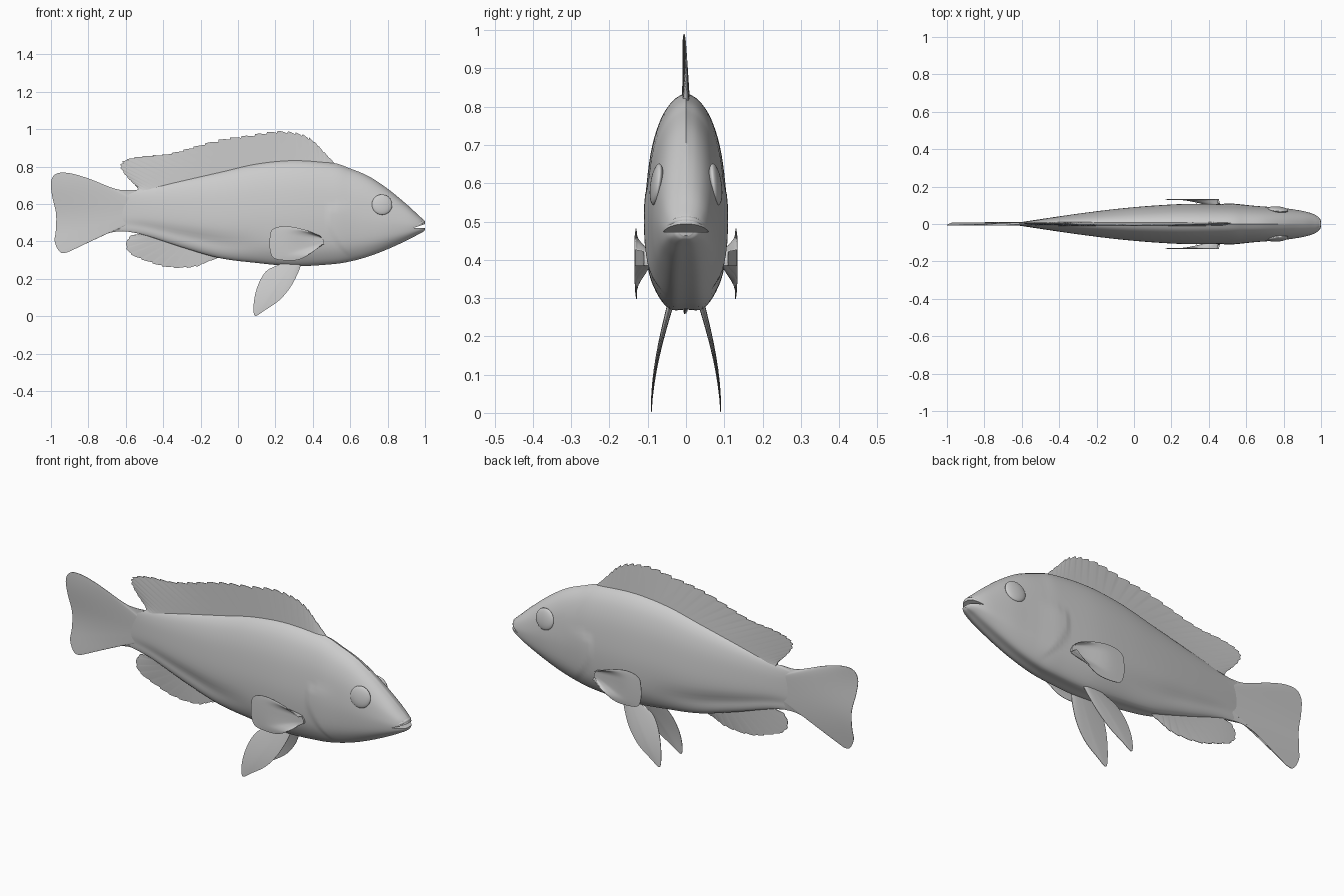
import bpy, bmesh, math
from mathutils import Vector

cube = bpy.data.objects.get("Cube")
if cube:
    bpy.data.objects.remove(cube)

grey = bpy.data.materials.new("plain grey")
grey.use_nodes = True
colour = (0.6, 0.6, 0.6, 1)
grey.diffuse_color = colour
grey.node_tree.nodes["Principled BSDF"].inputs["Base Color"].default_value = colour


def smooth_path(points, count):
    """Evenly sample a Catmull-Rom curve through the points."""
    pts = [Vector(p) for p in points]
    last = len(pts) - 1
    result = []
    for k in range(count + 1):
        s = k / count * last
        i = min(int(s), last - 1)
        t = s - i
        b, c = pts[i], pts[i + 1]
        a = pts[i - 1] if i else b * 2 - c
        d = pts[i + 2] if i + 2 <= last else c * 2 - b
        result.append(b + (c - a) * (t / 2) + (a * 2 - b * 5 + c * 4 - d) * (t * t / 2)
                      + (b * 3 - a - c * 3 + d) * (t ** 3 / 2))
    return result


def finish(name, bm, angle=40):
    bmesh.ops.recalc_face_normals(bm, faces=bm.faces)
    mesh = bpy.data.meshes.new(name)
    bm.to_mesh(mesh)
    bm.free()
    obj = bpy.data.objects.new(name, mesh)
    bpy.context.collection.objects.link(obj)
    mesh.materials.append(grey)
    select(obj)
    bpy.ops.object.shade_smooth_by_angle(angle=math.radians(angle))
    return obj


def select(obj):
    bpy.ops.object.select_all(action='DESELECT')
    obj.select_set(True)
    bpy.context.view_layer.objects.active = obj


def bridge(bm, rings):
    for r, s in zip(rings, rings[1:]):
        for i in range(len(r)):
            j = (i + 1) % len(r)
            bm.faces.new((r[i], r[j], s[j], s[i]))


def step(value):
    value = max(0, min(1, value))
    return value * value * (3 - 2 * value)


# Body: stations hold x, top, bottom and half width
stations = [(-.63, .66, .46, .006), (-.5, .685, .435, .026), (-.3, .73, .37, .055),
            (-.1, .775, .313, .08), (.1, .82, .287, .098), (.3, .838, .27, .108),
            (.5, .822, .28, .105), (.6, .79, .295, .1), (.7, .748, .322, .093),
            (.8, .682, .36, .085), (.9, .6, .405, .07), (.96, .545, .436, .053),
            (.99, .517, .452, .034), (1, .503, .463, .018)]
# Half section from belly to back: width share, height share
section = [(0, 0), (.4, .003), (.72, .08), (.93, .2), (1, .4),
           (.95, .58), (.82, .75), (.6, .88), (.32, .96), (0, 1)]
half = smooth_path(section, 36)
bm = bmesh.new()
rings = []
for x, top, bottom, width in smooth_path(stations, 156):
    rear = step((.25 - x) / .5)
    ring = []
    for side in (1, -1):
        part = half[:-1] if side == 1 else half[:0:-1]
        for w, h in part:
            z = bottom + h * (top - bottom)
            # Hollow below the rear flank, and a raised gill cover
            hollow = 1 - .22 * rear * math.exp(-((h - .17) / .1) ** 2)
            gill_x = .47 + 1.6 * max(0, .5 - z) ** 1.5 + max(0, z - .57) * 2
            cover = .005 * step((x - gill_x) / .016) * step((.66 - x) / .15)
            cover *= step((.62 - z) / .06) * step((z - .3) / .05)
            ring.append(bm.verts.new((x, side * (w * width * hollow + cover * (w > .3)), z)))
    rings.append(ring)
bridge(bm, rings)
bm.faces.new(rings[0])
bm.faces.new(rings[-1])
body = finish("body", bm)

# Mouth opening cut as a wedge
bm = bmesh.new()
wedge = [[bm.verts.new((x, y, z)) for x, z in ((.937, .472), (1.03, .503), (1.03, .472))]
         for y in (-.1, .1)]
bridge(bm, wedge)
bm.faces.new(wedge[0])
bm.faces.new(wedge[1])
cutter = finish("mouth_cutter", bm)
cut = body.modifiers.new("mouth", 'BOOLEAN')
cut.object = cutter
cut.solver = 'EXACT'
select(body)
bpy.ops.object.modifier_apply(modifier=cut.name)
bpy.data.objects.remove(cutter)
bpy.ops.object.shade_smooth_by_angle(angle=math.radians(40))


# Lips: rounded bands around the snout
def lip(name, front, z, corner_z):
    bm = bmesh.new()
    rings = []
    for k in range(25):
        a = math.pi * (k / 24 - .5)
        c = math.cos(a)
        r = .004 + .006 * c
        centre = Vector((.938 + (front - .948) * c, .05 * math.sin(a), corner_z + (z - corner_z) * c))
        out = Vector((c, math.sin(a), 0))
        rings.append([bm.verts.new(centre + out * (r * math.cos(b)) + Vector((0, 0, r * math.sin(b))))
                      for b in (math.tau * i / 10 for i in range(10))])
    bridge(bm, rings)
    bm.faces.new(rings[0])
    bm.faces.new(rings[-1])
    finish(name, bm, 60)


lip("upper_lip", 1, .504, .476)
lip("lower_lip", .995, .463, .468)

# Eyes
for side, name in ((1, "left_eye"), (-1, "right_eye")):
    bpy.ops.mesh.primitive_uv_sphere_add(segments=32, ring_count=16, radius=.055,
                                         location=(.77, side * .077, .597))
    eye = bpy.context.object
    eye.name = name
    eye.scale = (1, .28, 1)
    eye.rotation_euler = (side * .14, 0, side * -.1)
    eye.data.materials.append(grey)
    bpy.ops.object.shade_smooth()


def fin(name, root, edge, place, thick, rays=60, teeth=0, tooth=0.0):
    """Tapered blade of rays between a root line and an outer edge, both in x and z."""
    bm = bmesh.new()
    rows = 8
    rings = []
    for k, (r, e) in enumerate(zip(smooth_path(root, rays), smooth_path(edge, rays))):
        u = k / rays
        if teeth:
            e = e - (e - r).normalized() * tooth * (u * teeth % 1) ** 2 * min(1, 8 * (1 - u))
        ring = []
        for side in (1, -1):
            for i in range(rows + 1):
                v = i / rows if side == 1 else 1 - i / rows
                x, z = r.lerp(e, v)
                y = place(x, z, v) + side * (thick * (1 - v) + .0012)
                ring.append(bm.verts.new((x, y, z)))
        rings.append(ring)
    bridge(bm, rings)
    bm.faces.new(rings[0])
    bm.faces.new(rings[-1])
    return finish(name, bm, 50)


# Dorsal fin
fin("dorsal_fin",
    [(-.53, .67), (-.4, .69), (-.2, .735), (0, .78), (.2, .81), (.4, .815), (.5, .8)],
    [(-.54, .69), (-.59, .74), (-.63, .8), (-.6, .838), (-.5, .858), (-.38, .868),
     (-.25, .903), (-.1, .945), (.05, .968), (.2, .99), (.31, .982), (.39, .95),
     (.45, .89), (.52, .815)],
    lambda x, z, v: -.008 * v * math.cos(4 * x), .009, 220, 30, .014)

# Anal fin
fin("anal_fin",
    [(-.52, .45), (-.4, .42), (-.3, .39), (-.2, .36), (-.09, .33)],
    [(-.53, .437), (-.58, .428), (-.6, .37), (-.56, .323), (-.47, .288), (-.4, .266),
     (-.3, .258), (-.22, .266), (-.17, .287), (-.09, .318)],
    lambda x, z, v: .006 * v * math.sin(9 * x), .008, 110, 13, .008)

# Tail fin
fin("tail_fin",
    [(-.52, .62), (-.52, .56), (-.52, .5)],
    [(-.55, .675), (-.65, .68), (-.8, .737), (-.9, .765), (-.97, .763), (-1, .72),
     (-.993, .64), (-.973, .55), (-.974, .46), (-.98, .4), (-.955, .347), (-.92, .34),
     (-.85, .372), (-.75, .425), (-.65, .453), (-.55, .45)],
    lambda x, z, v: .007 * v * math.sin(14 * (z - .4)), .01, 90)

# Paired fins
for side, label in ((1, "left"), (-1, "right")):
    fin(label + "_pectoral_fin",
        [(.45, .42), (.46, .4), (.46, .385)],
        [(.44, .43), (.35, .465), (.25, .482), (.185, .465), (.17, .42), (.17, .36),
         (.19, .312), (.25, .299), (.32, .302), (.38, .33), (.45, .385)],
        lambda x, z, v: side * (.102 + .03 * step(v * 1.3) - .25 * (z - .4) ** 2), .007)
    fin(label + "_pelvic_fin",
        [(.27, .3), (.3, .3), (.33, .3)],
        [(.26, .278), (.17, .255), (.125, .205), (.095, .13), (.083, .05), (.092, .002),
         (.14, .03), (.22, .085), (.28, .155), (.32, .23), (.34, .285)],
        lambda x, z, v: side * (.036 + .055 * math.sin(1.5 * max(0, 1 - z / .3))), .008)
